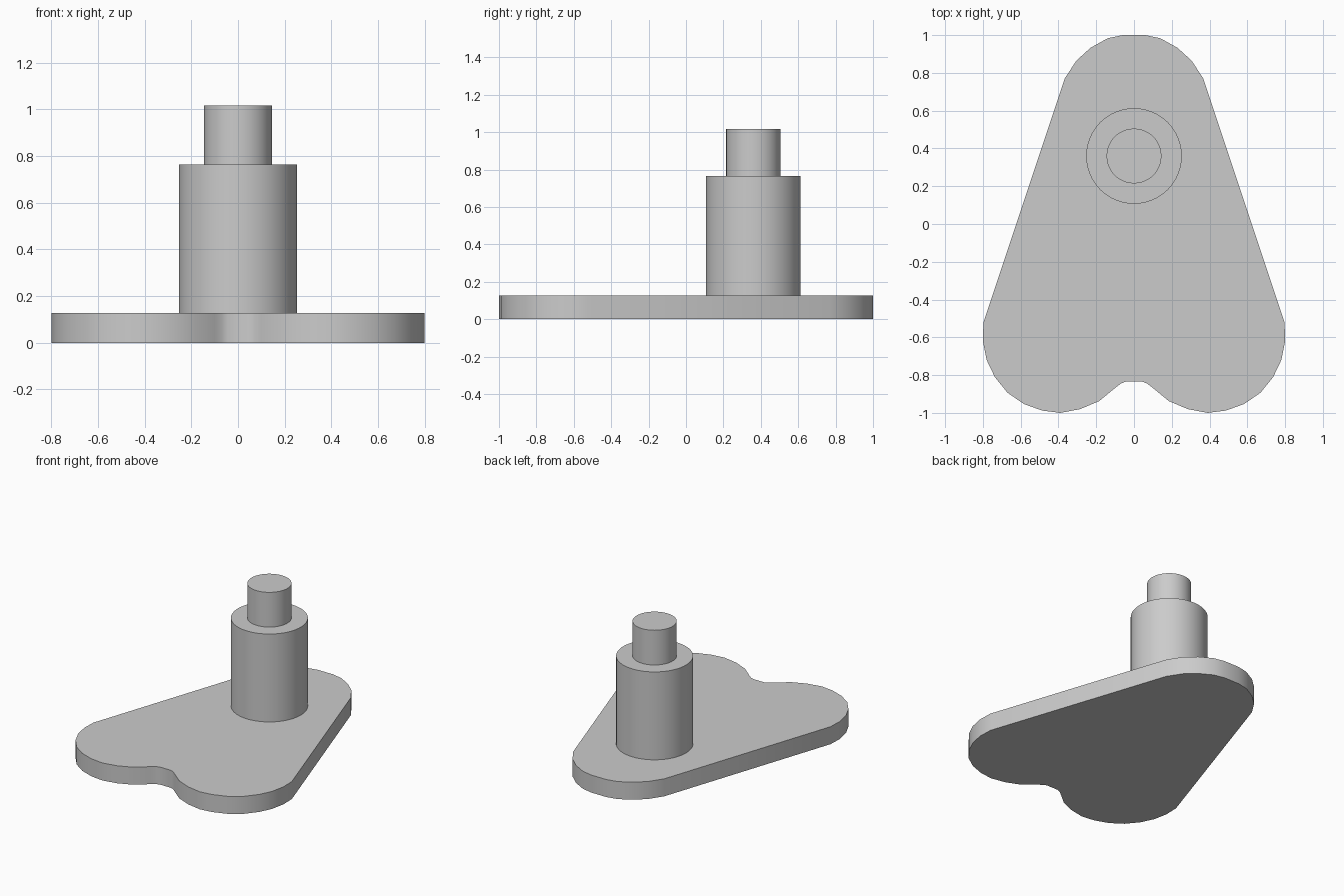
import bpy, bmesh

if "Cube" in bpy.data.objects:
    bpy.data.objects.remove(bpy.data.objects["Cube"])

grey = bpy.data.materials.new("plain grey")
grey.diffuse_color = (0.6, 0.6, 0.6, 1)
grey.use_nodes = True
grey.node_tree.nodes["Principled BSDF"].inputs["Base Color"].default_value = grey.diffuse_color


def finish(name, bm):
    bmesh.ops.recalc_face_normals(bm, faces=bm.faces)
    mesh = bpy.data.meshes.new(name)
    bm.to_mesh(mesh)
    bm.free()
    mesh.materials.append(grey)
    ob = bpy.data.objects.new(name, mesh)
    bpy.context.collection.objects.link(ob)
    bpy.ops.object.select_all(action='DESELECT')
    ob.select_set(True)
    bpy.context.view_layer.objects.active = ob
    bpy.ops.object.shade_smooth_by_angle(angle=0.6)
    return ob


def prism(name, outline, z0, z1):
    bm = bmesh.new()
    face = bm.faces.new([bm.verts.new((x, y, z0)) for x, y in outline])
    top = bmesh.ops.extrude_face_region(bm, geom=[face], use_keep_orig=True)
    verts = [v for v in top["geom"] if isinstance(v, bmesh.types.BMVert)]
    bmesh.ops.translate(bm, verts=verts, vec=(0, 0, z1 - z0))
    return finish(name, bm)


def cylinder(name, radius, z0, z1, y=0.36):
    bm = bmesh.new()
    bmesh.ops.create_cone(bm, cap_ends=True, segments=64, radius1=radius,
                          radius2=radius, depth=z1 - z0)
    bmesh.ops.translate(bm, verts=bm.verts, vec=(0, y, (z0 + z1) / 2))
    return finish(name, bm)


# Three-lobed base plate: right half of the outline, mirrored to the left
half = [(0.06, 1.0), (0.14, 0.983), (0.23, 0.933), (0.305, 0.865),
        (0.367, 0.77), (0.797, -0.52), (0.8, -0.62), (0.78, -0.72),
        (0.737, -0.81), (0.67, -0.893), (0.583, -0.953), (0.485, -0.988),
        (0.39, -1.0), (0.285, -0.98), (0.185, -0.938), (0.1, -0.868),
        (0.07, -0.845), (0.045, -0.835)]
prism("base_plate", half + [(-x, y) for x, y in reversed(half)], 0, 0.127)

# Stepped post
cylinder("post_body", 0.253, 0.127, 0.765)
cylinder("post_tip", 0.145, 0.765, 1.017)
